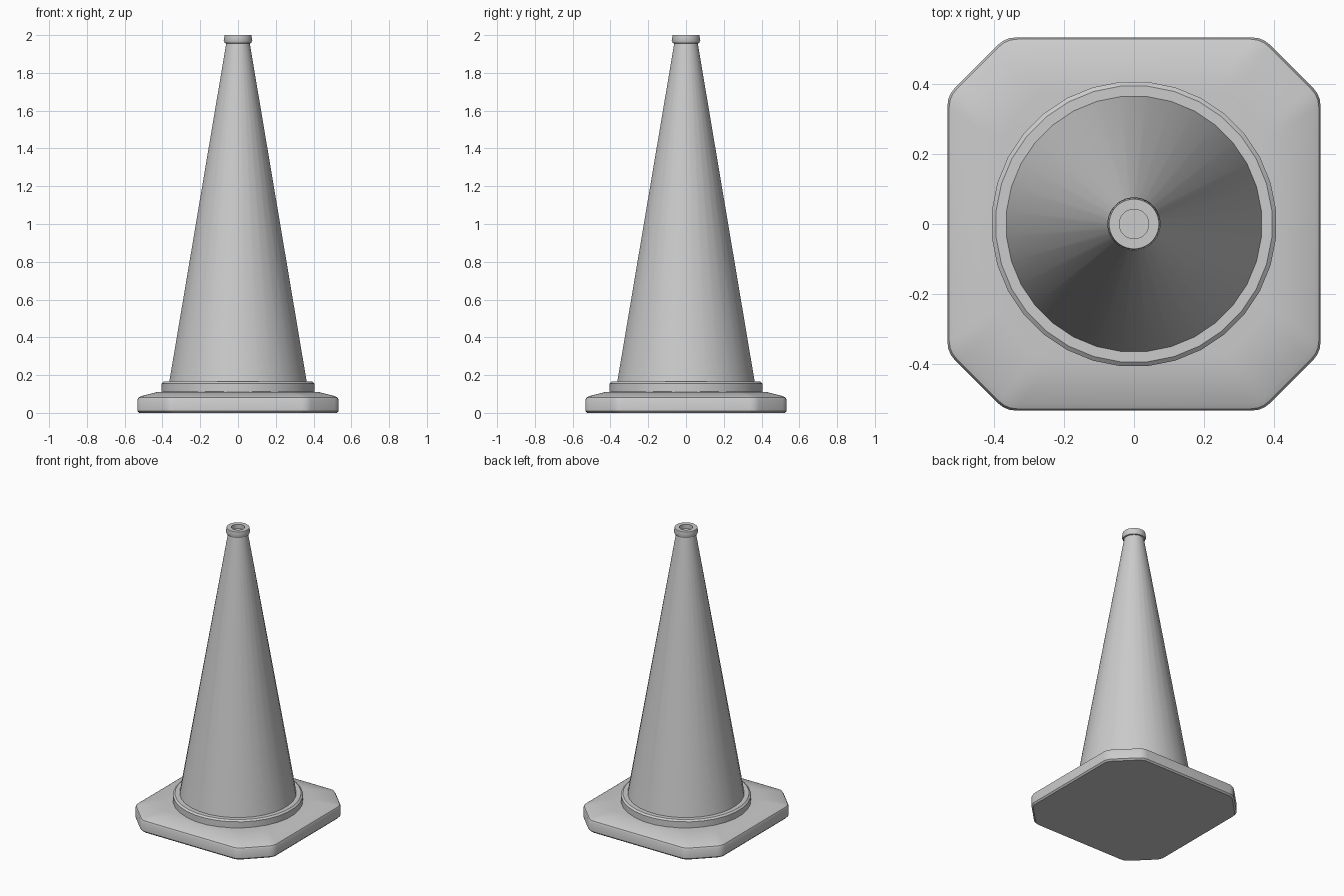
import bpy, bmesh, math

if "Cube" in bpy.data.objects:
    bpy.data.objects.remove(bpy.data.objects["Cube"])

SEG = 32


def loft(name, rings):
    """Skin a stack of equal-length point rings and cap both ends."""
    bm = bmesh.new()
    loops = [[bm.verts.new(p) for p in ring] for ring in rings]
    n = len(loops[0])
    for a, b in zip(loops, loops[1:]):
        for i in range(n):
            j = (i + 1) % n
            bm.faces.new((a[i], a[j], b[j], b[i]))
    bm.faces.new(loops[0][::-1])
    bm.faces.new(loops[-1])
    bmesh.ops.recalc_face_normals(bm, faces=bm.faces)
    mesh = bpy.data.meshes.new(name)
    bm.to_mesh(mesh)
    bm.free()
    obj = bpy.data.objects.new(name, mesh)
    bpy.context.collection.objects.link(obj)
    bpy.ops.object.select_all(action='DESELECT')
    obj.select_set(True)
    bpy.context.view_layer.objects.active = obj
    bpy.ops.object.shade_smooth_by_angle(angle=math.radians(35))
    return obj


def lathe(name, profile):
    step = math.tau / SEG
    return loft(name, [[(r * math.cos((i + 0.5) * step), r * math.sin((i + 0.5) * step), z)
                        for i in range(SEG)] for r, z in profile])


def octagon(half, z, flat=0.69, rounding=0.03):
    """Square with cut corners, each of its eight corners softly rounded."""
    f = half * flat
    corners = []
    for q in range(4):
        c, s = round(math.cos(q * math.pi / 2)), round(math.sin(q * math.pi / 2))
        corners += [(c * x - s * y, s * x + c * y) for x, y in ((half, f), (f, half))]
    pts = []
    for i, (x, y) in enumerate(corners):
        ends = []
        for nx, ny in (corners[i - 1], corners[(i + 1) % 8]):
            d = math.hypot(nx - x, ny - y)
            ends.append((x + (nx - x) * rounding / d, y + (ny - y) * rounding / d))
        (ax, ay), (bx, by) = ends
        for t in (0, 0.33, 0.67, 1):
            u = 1 - t
            pts.append((u * u * ax + 2 * u * t * x + t * t * bx,
                        u * u * ay + 2 * u * t * y + t * t * by, z))
    return pts


# Base plate with a softly sloping top
loft("base_plate", [octagon(h, z) for h, z in (
    (0.523, 0.0), (0.532, 0.01), (0.532, 0.07), (0.527, 0.081),
    (0.512, 0.089), (0.43, 0.11), (0.38, 0.113))])

# Collar around the foot of the cone
lathe("collar", [(0.407, 0.09), (0.407, 0.155), (0.395, 0.165), (0.35, 0.165)])

# Tapered cone body
lathe("cone_body", [(0.368, 0.15), (0.062, 1.96)])

# Rim at the tip, with a shallow recess in its top
lathe("tip_rim", [(0.06, 1.955), (0.07, 1.958), (0.076, 1.972), (0.071, 2.0),
                  (0.042, 2.0), (0.042, 1.97)])
